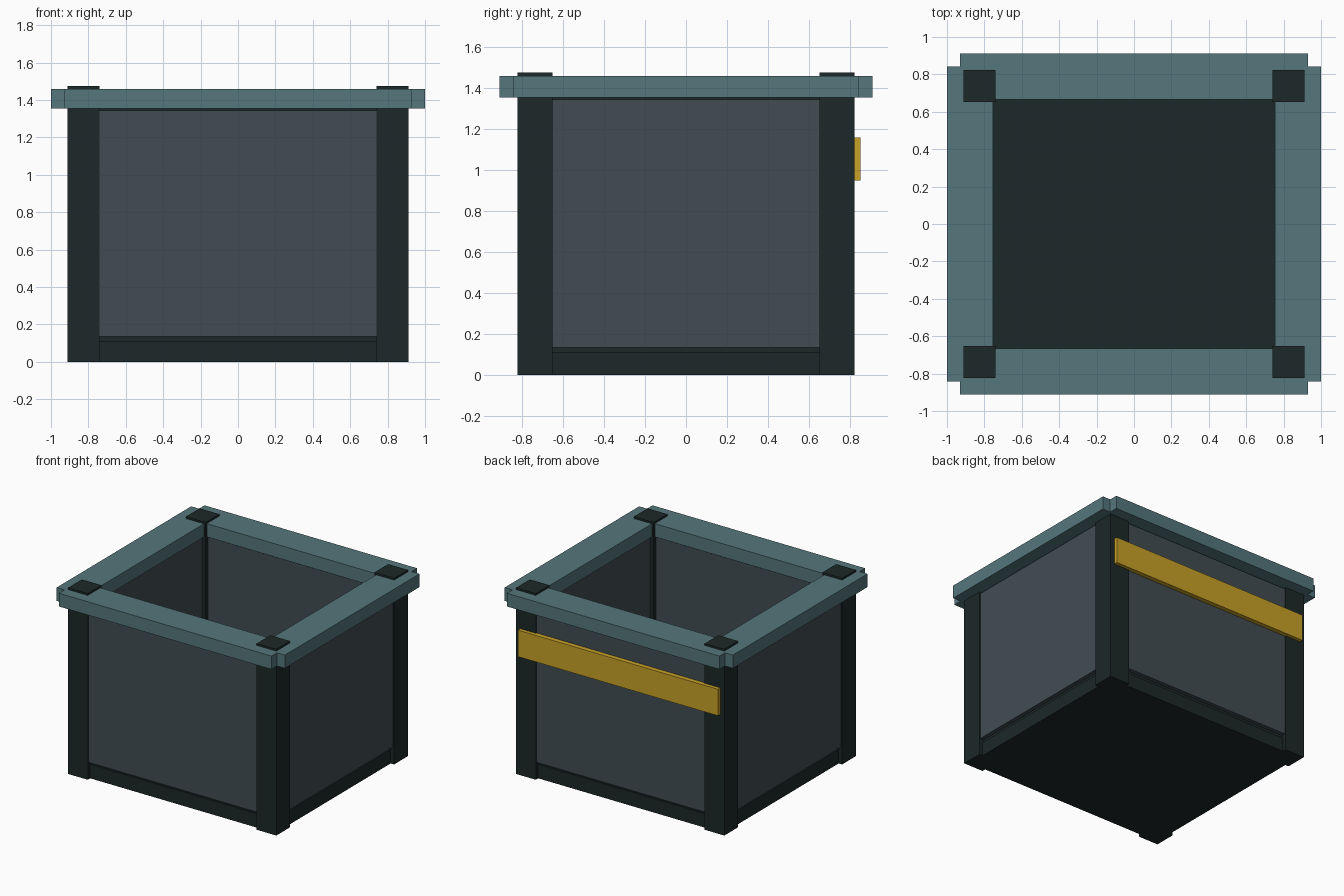
import bpy
import bmesh
from mathutils import Vector

cube = bpy.data.objects.get("Cube")
if cube:
    bpy.data.objects.remove(cube, do_unlink=True)


def material(name, rgb):
    m = bpy.data.materials.new(name)
    m.use_nodes = True
    m.diffuse_color = (*rgb, 1)
    m.node_tree.nodes["Principled BSDF"].inputs["Base Color"].default_value = (*rgb, 1)
    return m


DARK = material("dark green black", (0.012, 0.021, 0.021))
TEAL = material("muted teal", (0.089, 0.184, 0.2))
SLATE = material("slate grey", (0.053, 0.073, 0.086))
GOLD = material("gold", (0.58, 0.36, 0.02))


def box(name, mat, low, high):
    """Axis-aligned box between two corners."""
    low, high = Vector(low), Vector(high)
    bm = bmesh.new()
    bmesh.ops.create_cube(bm, size=1)
    size, mid = high - low, (low + high) / 2
    for v in bm.verts:
        v.co = Vector(a * b for a, b in zip(v.co, size)) + mid
    mesh = bpy.data.meshes.new(name)
    bm.to_mesh(mesh)
    bm.free()
    mesh.materials.append(mat)
    obj = bpy.data.objects.new(name, mesh)
    bpy.context.collection.objects.link(obj)
    return obj


def wall(name, mat, axis, side, half_len, inner, outer, z0, z1):
    """Long box on one side; axis 0 faces x, axis 1 faces y."""
    near, far = sorted((side * inner, side * outer))
    if axis == 0:
        return box(name, mat, (near, -half_len, z0), (far, half_len, z1))
    return box(name, mat, (-half_len, near, z0), (half_len, far, z1))


PX, PY, POST = 0.912, 0.823, 0.172   # outer post faces and post width

# Corner posts, poking just above the rim
for sx, sx_name in ((-1, "right"), (1, "left")):
    for sy, sy_name in ((-1, "front"), (1, "back")):
        xs = sorted((sx * PX, sx * (PX - POST)))
        ys = sorted((sy * PY, sy * (PY - POST)))
        box(f"{sy_name}_{sx_name}_post", DARK, (xs[0], ys[0], 0), (xs[1], ys[1], 1.475))

# Base slab with a slightly smaller floor board on it
for name, inset, z0, z1 in (("base", 0.03, 0, 0.11), ("floor", 0.04, 0.1, 0.135)):
    box(name, DARK, (inset - PX, inset - PY, z0), (PX - inset, PY - inset, z1))

# Four sides: panel, recessed top rail and overhanging rim board
sides = (("front", 1, -1), ("back", 1, 1), ("right", 0, -1), ("left", 0, 1))
for label, axis, side in sides:
    face, span = ((PX, PY) if axis == 0 else (PY, PX))
    half = span - POST + 0.01
    wall(label + "_panel", SLATE, axis, side, half, face - 0.14, face - 0.008, 0.135, 1.345)
    wall(label + "_top_rail", DARK, axis, side, half, face - 0.12, face - 0.03, 1.34, 1.4)
    wall(label + "_rim", TEAL, axis, side, span + 0.019, face - 0.157, face + 0.088, 1.355, 1.46)

# Flat strip across the back
box("back_strip", GOLD, (-0.877, 0.815, 0.95), (0.877, 0.852, 1.16))
